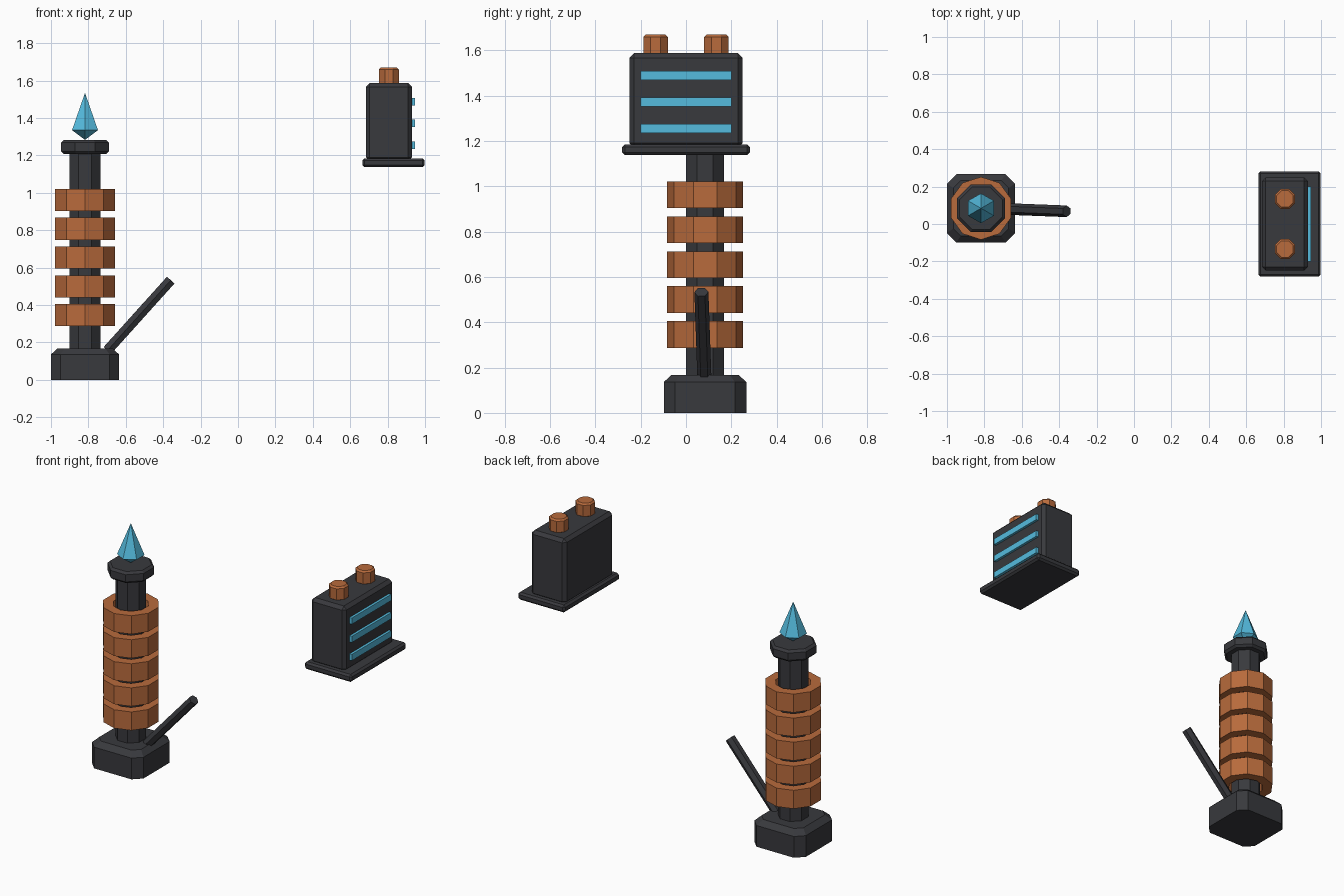
import bpy, bmesh
from math import pi, sin, cos
from mathutils import Vector

if "Cube" in bpy.data.objects:
    bpy.data.objects.remove(bpy.data.objects["Cube"])


def material(name, rgb):
    m = bpy.data.materials.new(name)
    m.diffuse_color = (*rgb, 1)
    m.use_nodes = True
    m.node_tree.nodes["Principled BSDF"].inputs["Base Color"].default_value = m.diffuse_color
    return m


DARK = material("dark_metal", (0.04, 0.041, 0.047))
COPPER = material("copper", (0.48, 0.145, 0.045))
GLOW = material("glow_blue", (0.09, 0.50, 0.73))


def finish(name, bm, mat, loc):
    bmesh.ops.remove_doubles(bm, verts=bm.verts, dist=1e-5)
    bmesh.ops.recalc_face_normals(bm, faces=bm.faces)
    me = bpy.data.meshes.new(name)
    bm.to_mesh(me)
    bm.free()
    me.materials.append(mat)
    ob = bpy.data.objects.new(name, me)
    ob.location = loc
    bpy.context.collection.objects.link(ob)
    return ob


def ngon(n, r, flat=False):
    # flat=True: r is the apothem and a side faces each axis
    off = pi / n if flat else 0
    r = r / cos(pi / n) if flat else r
    return [(-r * sin(2 * pi * i / n + off), r * cos(2 * pi * i / n + off)) for i in range(n)]


def loft(name, mat, loc, sections, closed=False):
    # sections: list of (outline points, z)
    bm = bmesh.new()
    rows = [[bm.verts.new((x, y, z)) for x, y in pts] for pts, z in sections]
    n = len(rows[0])
    pairs = list(zip(rows, rows[1:])) + ([(rows[-1], rows[0])] if closed else [])
    for a, b in pairs:
        for i in range(n):
            j = (i + 1) % n
            bm.faces.new((a[i], a[j], b[j], b[i]))
    if not closed:
        bm.faces.new(rows[0])
        bm.faces.new(rows[-1])
    return finish(name, bm, mat, loc)


def box(name, mat, lo, hi, bevel=0):
    lo, hi = Vector(lo), Vector(hi)
    bm = bmesh.new()
    bmesh.ops.create_cube(bm, size=1)
    bmesh.ops.scale(bm, vec=hi - lo, verts=bm.verts)
    if bevel:
        bmesh.ops.bevel(bm, geom=bm.edges[:], offset=bevel, segments=1,
                        affect='EDGES', profile=0.5)
    return finish(name, bm, mat, (lo + hi) / 2)


def chamfered_octagon(name, mat, loc, r, z0, z1, c):
    loft(name, mat, loc, [(ngon(8, r - c, True), z0), (ngon(8, r, True), z0 + c),
                          (ngon(8, r, True), z1 - c), (ngon(8, r - c, True), z1)])


def cut_square(h, c):
    return [(h, -h + c), (h, h - c), (h - c, h), (-h + c, h),
            (-h, h - c), (-h, -h + c), (-h + c, -h), (h - c, -h)]


# coil tower: foot, shaft, collar
T = (-0.818, 0.084, 0)
loft("tower_base", DARK, T, [(cut_square(0.182, 0.05), 0), (cut_square(0.182, 0.05), 0.136),
                             (cut_square(0.148, 0.04), 0.168)])
loft("shaft", DARK, T, [(ngon(8, 0.084, True), 0.15), (ngon(8, 0.084, True), 1.22)])
chamfered_octagon("collar", DARK, T, 0.128, 1.208, 1.282, 0.014)

# coil rings
for k in range(5):
    z0 = 0.287 + 0.154 * k
    z1 = z0 + 0.118
    outer, inner = ngon(10, 0.168), ngon(10, 0.106)
    loft(f"coil_ring_{k + 1}", COPPER, T,
         [(outer, z0), (outer, z1), (inner, z1), (inner, z0)], closed=True)

# crystal tip: double hexagonal cone
bm = bmesh.new()
rim = [bm.verts.new((x, y, 1.335)) for x, y in ngon(6, 0.08)]
top, low = bm.verts.new((0, 0, 1.535)), bm.verts.new((0, 0, 1.283))
for i in range(6):
    bm.faces.new((rim[i], rim[(i + 1) % 6], top))
    bm.faces.new((rim[(i + 1) % 6], rim[i], low))
finish("crystal_tip", bm, GLOW, T)

# slanted lever
p0, p1 = Vector((-0.698, 0.081, 0.158)), Vector((-0.36, 0.068, 0.533))
axis = p1 - p0
hexa = ngon(6, 0.031)
lever = loft("lever", DARK, p0, [(hexa, 0), (hexa, axis.length)])
lever.rotation_mode = 'QUATERNION'
lever.rotation_quaternion = Vector((0, 0, 1)).rotation_difference(axis)

# battery pack: shelf, case
box("shelf", DARK, (0.665, -0.282, 1.137), (0.998, 0.282, 1.185), 0.012)
box("battery_case", DARK, (0.684, -0.249, 1.17), (0.93, 0.249, 1.587), 0.02)

# glowing strips
for k, z in enumerate((1.255, 1.371, 1.488)):
    box(f"glow_strip_{k + 1}", GLOW, (0.915, -0.2, z - 0.02), (0.946, 0.2, z + 0.02))

# terminals
for side, y in (("front", -0.134), ("back", 0.134)):
    chamfered_octagon(f"terminal_{side}", COPPER, (0.807, y, 0), 0.054, 1.578, 1.669, 0.01)
